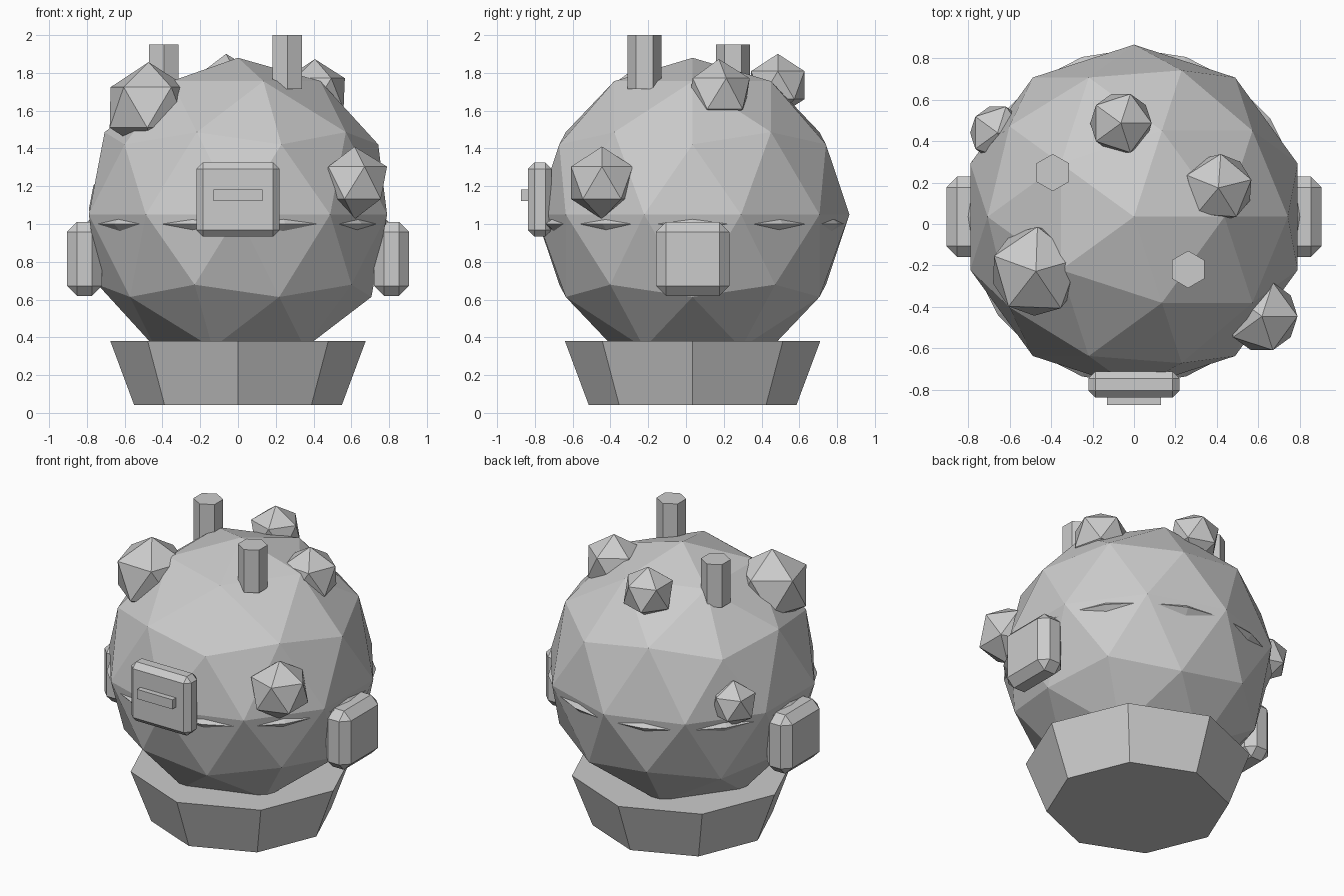
import bpy
from math import radians

if "Cube" in bpy.data.objects:
    bpy.data.objects.remove(bpy.data.objects["Cube"])

CY = 0.035      # body axis is slightly behind the origin


def name_it(name):
    bpy.context.object.name = name
    return bpy.context.object


def box(name, loc, size, bevel=0.0):
    bpy.ops.mesh.primitive_cube_add(size=1, location=loc)
    ob = name_it(name)
    ob.scale = size
    bpy.ops.object.transform_apply(location=False, rotation=False, scale=True)
    if bevel:
        m = ob.modifiers.new("bevel", 'BEVEL')
        m.width = bevel
        m.segments = 1
    return ob


# Faceted round body
bpy.ops.mesh.primitive_ico_sphere_add(subdivisions=2, radius=0.83, location=(0, CY, 1.05))
name_it("body")

# Thin ring that breaks through the facets just below the equator
bpy.ops.mesh.primitive_torus_add(major_segments=20, minor_segments=4, major_radius=0.77,
                                 minor_radius=0.04, location=(0, CY, 1.0))
name_it("seam_ring")

# Octagonal flared base
bpy.ops.mesh.primitive_cone_add(vertices=8, radius1=0.55, radius2=0.676, depth=0.338,
                                location=(0, CY, 0.211))
name_it("base")

# Side pods
for side, label in ((-1, "left"), (1, "right")):
    box(f"{label}_pod", (side * 0.8125, CY, 0.815), (0.185, 0.388, 0.39), 0.052)

# Front panel with a raised bar
box("front_panel", (0, -0.774, 1.13), (0.44, 0.126, 0.392), 0.034)
box("panel_bar", (0, -0.84, 1.152), (0.26, 0.066, 0.063))

# Hexagonal stacks on top
for i, (x, y, top) in enumerate(((0.261, -0.219, 2.0), (-0.392, 0.248, 1.95))):
    bpy.ops.mesh.primitive_cylinder_add(vertices=6, radius=0.09, depth=0.284,
                                        location=(x, y, top - 0.142))
    name_it(f"stack_{i + 1}")

# Icosahedral lumps: x, y, z, radius, turn about z
lumps = (
    (-0.473, -0.228, 1.617, 0.24, 16),
    (0.407, 0.174, 1.69, 0.183, 14),
    (-0.063, 0.486, 1.735, 0.166, 0),
    (0.617, -0.445, 1.218, 0.192, 0),
    (-0.658, 0.44, 1.14, 0.148, 0),
)
for i, (x, y, z, r, turn) in enumerate(lumps):
    bpy.ops.mesh.primitive_ico_sphere_add(subdivisions=1, radius=r, location=(x, y, z),
                                          rotation=(0, 0, radians(turn)))
    name_it(f"lump_{i + 1}")
